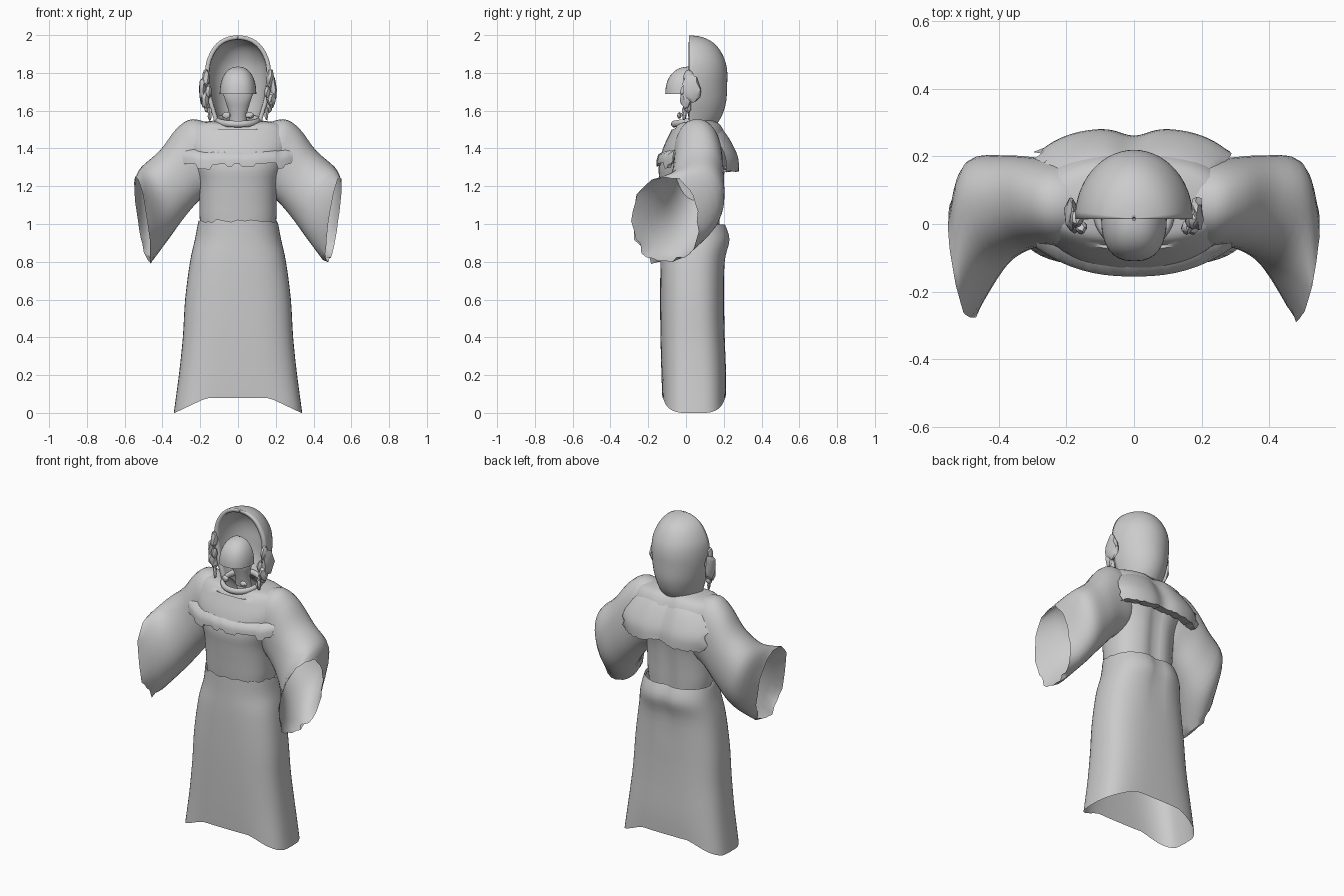
import bpy, bmesh, math, random
from math import sin, cos, pi
from mathutils import Vector

random.seed(4)
if "Cube" in bpy.data.objects:
    bpy.data.objects.remove(bpy.data.objects["Cube"], do_unlink=True)

cloth = bpy.data.materials.new("plain grey cloth")
cloth.use_nodes = True
cloth.diffuse_color = (0.6, 0.6, 0.6, 1)
cloth.node_tree.nodes["Principled BSDF"].inputs["Base Color"].default_value = (0.6, 0.6, 0.6, 1)


def finish(name, bm, thickness=0, angle=50):
    bmesh.ops.recalc_face_normals(bm, faces=bm.faces)
    mesh = bpy.data.meshes.new(name)
    bm.to_mesh(mesh)
    bm.free()
    ob = bpy.data.objects.new(name, mesh)
    bpy.context.collection.objects.link(ob)
    mesh.materials.append(cloth)
    if thickness:
        mod = ob.modifiers.new("thickness", "SOLIDIFY")
        mod.thickness = thickness
        mod.offset = -1
    bpy.ops.object.select_all(action="DESELECT")
    ob.select_set(True)
    bpy.context.view_layer.objects.active = ob
    bpy.ops.object.shade_smooth_by_angle(angle=math.radians(angle))


def loft(name, rings, closed=True, thickness=0):
    bm = bmesh.new()
    rows = [[bm.verts.new(p) for p in ring] for ring in rings]
    n = len(rows[0])
    for a, b in zip(rows, rows[1:]):
        for i in range(n if closed else n - 1):
            j = (i + 1) % n
            bm.faces.new((a[i], a[j], b[j], b[i]))
    finish(name, bm, thickness)


def smooth_rows(keys, steps):
    """Pass a smooth spline through rows of profile values."""
    out = []
    for k in range(len(keys) - 1):
        p, a, b, q = [Vector(keys[min(max(k + d, 0), len(keys) - 1)]) for d in (-1, 0, 1, 2)]
        for s in range(steps):
            t = s / steps
            out.append(a + 0.5 * t * ((b - p) + t * ((2 * p - 5 * a + 4 * b - q) + t * (3 * (a - b) + q - p))))
    return out + [Vector(keys[-1])]


def spow(v, e):
    return math.copysign(abs(v) ** e, v)


def bump(x, width):
    return math.exp(-(x / width) ** 2)


def oval(z, hx, front, back, e=0.85, n=48):
    mid, hy = (front + back) / 2, (back - front) / 2
    return [Vector((hx * spow(cos(2 * pi * i / n), e), mid + hy * spow(sin(2 * pi * i / n), e), z))
            for i in range(n)]


# Skirt: height, half width, front, back, squareness; hem arches up at the middle
skirt_keys = [(0, .34, -.125, .21, .6), (.2, .313, -.13, .212, .65), (.4, .292, -.135, .205, .7),
              (.6, .28, -.137, .202, .75), (.8, .254, -.135, .208, .8), (.92, .228, -.13, .236, .85),
              (1.015, .21, -.128, .205, .85)]
rings = [oval(*k) for k in smooth_rows(skirt_keys, 4)]
for r, ring in enumerate(rings):
    for p in ring:
        if r < 4:
            p.z += 0.08 * min(1, max(0, (.335 - abs(p.x)) / .17)) * (1 - r / 4)
        if r == len(rings) - 1:
            p.z += random.uniform(-.01, .01) - (.035 if p.y > .05 else 0)
        if p.y > .1:
            p.y -= .02 * bump(p.x, .04) * max(0, p.z - .6) / .4
loft("skirt", rings)

# Torso, spreading into the shoulders and dipping at the front of the neck
torso_keys = [(.94, .19, -.11, .18), (1.03, .203, -.12, .185), (1.12, .205, -.128, .19),
              (1.22, .212, -.138, .2), (1.3, .24, -.145, .215), (1.4, .285, -.122, .23),
              (1.48, .28, -.085, .21), (1.53, .235, -.06, .18), (1.55, .11, -.05, .14)]
rings = [oval(*k) for k in smooth_rows(torso_keys, 3)]
for ring in rings:
    for p in ring:
        if p.y > .08:
            p.y -= .022 * bump(p.x, .04)
        elif p.z > 1.5:
            p.z -= .035 * bump(p.x, .11) * min(1, (.08 - p.y) / .12)
loft("torso", rings)

# Wide sleeves: centre, half width vector, half height vector
sleeve_keys = [(.1, .06, 1.37, 0, .1, 0, .02, 0, .15),
               (.19, .06, 1.36, 0, .125, 0, .05, 0, .195),
               (.265, .065, 1.315, .01, .13, 0, .06, 0, .19),
               (.35, .06, 1.21, .02, .142, 0, .06, 0, .182),
               (.44, .025, 1.11, .035, .165, 0, .065, 0, .195),
               (.505, -.11, 1.015, .025, .172, 0, .034, 0, .232)]
for side, label in ((1, "left"), (-1, "right")):
    rings = []
    for key in smooth_rows(sleeve_keys, 4):
        c, u, v = Vector(key[0:3]), Vector(key[3:6]), Vector(key[6:9])
        rings.append([c + u * spow(cos(i * pi / 16), .92) + v * spow(sin(i * pi / 16), .92) for i in range(32)])
    for i, p in enumerate(rings[-1]):
        low = 18 < i < 30
        p += (p - c).normalized() * (random.uniform(-.03, .012) if low else random.uniform(-.006, .01))
    for ring in rings:
        for p in ring:
            p.x *= side
    loft(label + "_sleeve", rings)


# Torn mantle edge across the chest, with blocky tatters
tatters = [random.choice((-1, 0, .3, .8)) for i in range(16)]


def chest_row(z, lift, ragged):
    row = []
    for i in range(46):
        t = abs(i - 22.5) / 22.5
        row.append(Vector((.29 * (i - 22.5) / 22.5, -.145 - lift + .085 * t ** 2.4,
                           z + .015 * t ** 3 + tatters[i // 3] * ragged)))
    return row


loft("torn_chest_band", [chest_row(1.385, -.03, .003), chest_row(1.365, .002, .004), chest_row(1.335, .01, .006),
                         chest_row(1.305, .01, .018), chest_row(1.31, -.012, .018)], False)

# Two lobed torn cape on the back
cape_keys = [(1.54, .17, .15), (1.49, .235, .205), (1.42, .272, .25), (1.35, .285, .279), (1.28, .27, .283)]
rows = []
for k, (z, hx, back) in enumerate(smooth_rows(cape_keys, 3)):
    row = []
    for i in range(37):
        t = -1 + i / 18
        x = hx * t + (random.uniform(-.018, .012) if abs(t) == 1 else 0)
        y = back - .07 * abs(t) ** 3.5 - .022 * bump(t, .2)
        drop = random.uniform(-.007, .006) + .02 * bump(t, .25) if k == 12 else 0
        row.append(Vector((x, y, z + drop)))
    rows.append(row)
rows.append([p + Vector((0, -.06, .012)) for p in rows[-1]])
loft("torn_back_cape", rows, False)

# Collar rolled around the neck, lower at the front
rings = []
for i in range(36):
    a = 2 * pi * i / 36
    rings.append([Vector(((.107 + .014 * cos(b)) * cos(a), .035 + (.1 + .014 * cos(b)) * sin(a),
                          1.547 + .018 * sin(a) + .018 * sin(b))) for b in (j * pi / 5 for j in range(10))])
loft("collar", rings + rings[:1])

# Hood: half shell open at the front; height, half width, depth
hood_keys = [(1.53, .122, .15), (1.58, .137, .178), (1.65, .157, .198), (1.74, .172, .203), (1.81, .174, .203),
             (1.87, .164, .19), (1.93, .135, .158), (1.97, .097, .115), (1.992, .05, .06), (1.999, .004, .005)]
rings = []
for z, hx, d in smooth_rows(hood_keys, 4):
    rings.append([Vector((hx * cos(pi * i / 28), .015 + d * sin(pi * i / 28), z)) for i in range(29)])
loft("hood", rings, False, .022)

# Face dome: blunt rounded cap with a hollow underside
rings = []
for j in range(13):
    a = max(.03, pi / 2 * j / 12)
    r = sin(a) ** .9
    rings.append([Vector((.097 * r * spow(cos(b), .8), .015 + (.125 if sin(b) < 0 else .03) * r * spow(sin(b), .85),
                          1.688 + .145 * cos(a) ** .9)) for b in (i * pi / 16 for i in range(32))])
rings.append([Vector((p.x * .85, p.y * .85, 1.7)) for p in rings[-1]])
loft("face_dome", rings)

# Tapered lower face and neck behind the dome
loft("lower_face", [oval(z, hx, f, b, 1, 24) for z, hx, f, b in
                    ((1.52, .05, .02, .09), (1.58, .045, .01, .08), (1.63, .06, -.005, .07),
                     (1.69, .08, -.02, .06), (1.74, .06, -.01, .04))])


# Crumpled pieces and hanging strands beside the face
def lump(bm, centre, size):
    made = bmesh.ops.create_icosphere(bm, subdivisions=2, radius=1)["verts"]
    for v in made:
        k = random.uniform(.8, 1.1)
        v.co = Vector(centre) + Vector([a * b * k for a, b in zip(v.co, size)])


for side, label in ((1, "left"), (-1, "right")):
    bm = bmesh.new()
    for x, y, z, sx, sy, sz in ((.172, .015, 1.77, .022, .028, .05), (.186, .03, 1.71, .02, .053, .08),
                                (.175, 0, 1.66, .024, .03, .05), (.155, -.01, 1.7, .016, .022, .035),
                                (.15, -.01, 1.585, .012, .012, .04), (.165, .01, 1.62, .016, .02, .03)):
        lump(bm, (side * x, y, z), (sx, sy, sz))
    lump(bm, (side * .06, -.035, 1.575), (.025, .012, .018))
    finish(label + "_crumpled_side_piece", bm, angle=30)
